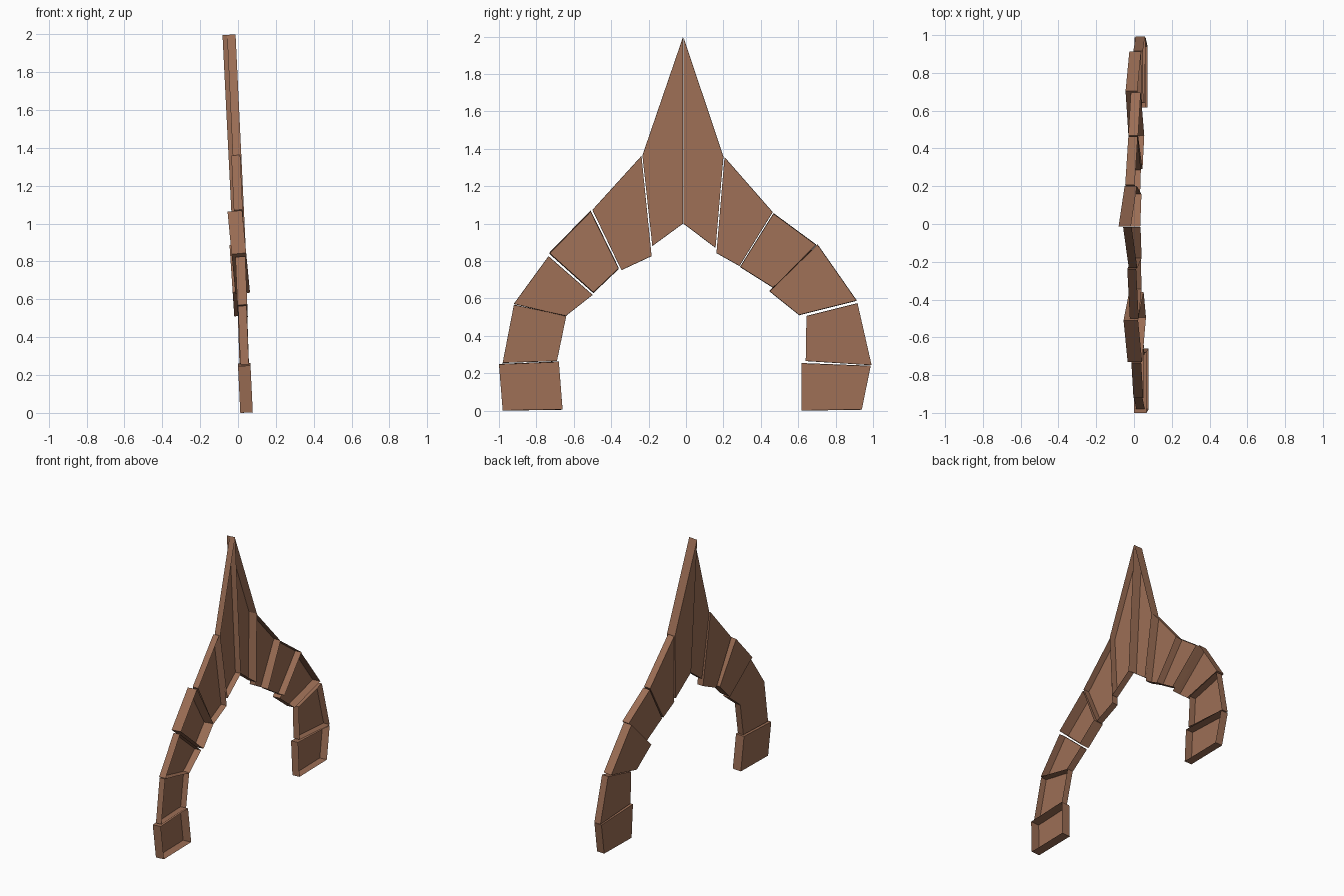
import bpy, bmesh

mat = bpy.data.materials.new("brown stone")
mat.diffuse_color = (0.33, 0.155, 0.09, 1)


def block(name, outline, z0, x0, z1, x1, depth):
    """Hollow wedge open towards +x. Its back plate leans so that x = x0 at z0 and x1 at z1."""
    slope = (x1 - x0) / (z1 - z0)
    bm = bmesh.new()
    back = [bm.verts.new((x0 + slope * (z - z0), y, z)) for y, z in outline]
    # rim pushed out square to the leaning plate
    rim = [bm.verts.new((v.co.x + depth, v.co.y, max(0, v.co.z - slope * depth))) for v in back]
    bm.faces.new(back)
    n = len(back)
    for i in range(n):
        j = (i + 1) % n
        bm.faces.new((back[i], back[j], rim[j], rim[i]))
    bmesh.ops.recalc_face_normals(bm, faces=bm.faces)
    me = bpy.data.meshes.new(name)
    bm.to_mesh(me)
    bm.free()
    me.materials.append(mat)
    bpy.context.collection.objects.link(bpy.data.objects.new(name, me))


# Near leg (-y), from the foot to the peak
block("near_foot", [(-.98, 0), (-.66, .005), (-.68, .26), (-1, .247)], 0, .012, .25, 0, .066)
block("near_leg", [(-.98, .255), (-.69, .265), (-.64, .507), (-.92, .565)], .26, .012, .57, 0, .045)
block("near_haunch", [(-.92, .57), (-.644, .505), (-.5, .618), (-.735, .824)], .57, -.003, .83, -.014, .052)
block("near_shoulder", [(-.73, .838), (-.495, .628), (-.36, .757), (-.51, 1.063)], .83, -.033, 1.07, -.056, .077)
block("near_neck", [(-.5, 1.072), (-.345, .751), (-.184, .826), (-.238, 1.36)], 1.07, -.022, 1.37, -.036, .047)
block("near_peak", [(-.233, 1.363), (-.18, .88), (-.016, 1.0), (-.016, 1.996)], 1.37, -.028, 2, -.058, .045)

# Far leg (+y), from the peak to the foot
block("far_peak", [(-.014, 1.996), (-.014, 1.0), (.158, .87), (.2, 1.355)], 1.36, -.05, 2, -.082, .065)
block("far_neck", [(.206, 1.353), (.163, .842), (.286, .773), (.463, 1.06)], 1.06, -.03, 1.36, -.047, .05)
block("far_shoulder", [(.468, 1.052), (.29, .767), (.468, .655), (.695, .885)], .89, -.017, 1.06, -.031, .052)
block("far_haunch", [(.703, .886), (.447, .637), (.605, .51), (.912, .587)], .59, -.025, .89, -.045, .062)
block("far_leg", [(.917, .573), (.644, .505), (.64, .265), (.992, .243)], .25, .008, .575, -.003, .05)
block("far_foot", [(.618, .252), (.987, .238), (.94, .005), (.618, 0)], 0, .014, .25, .003, .058)
